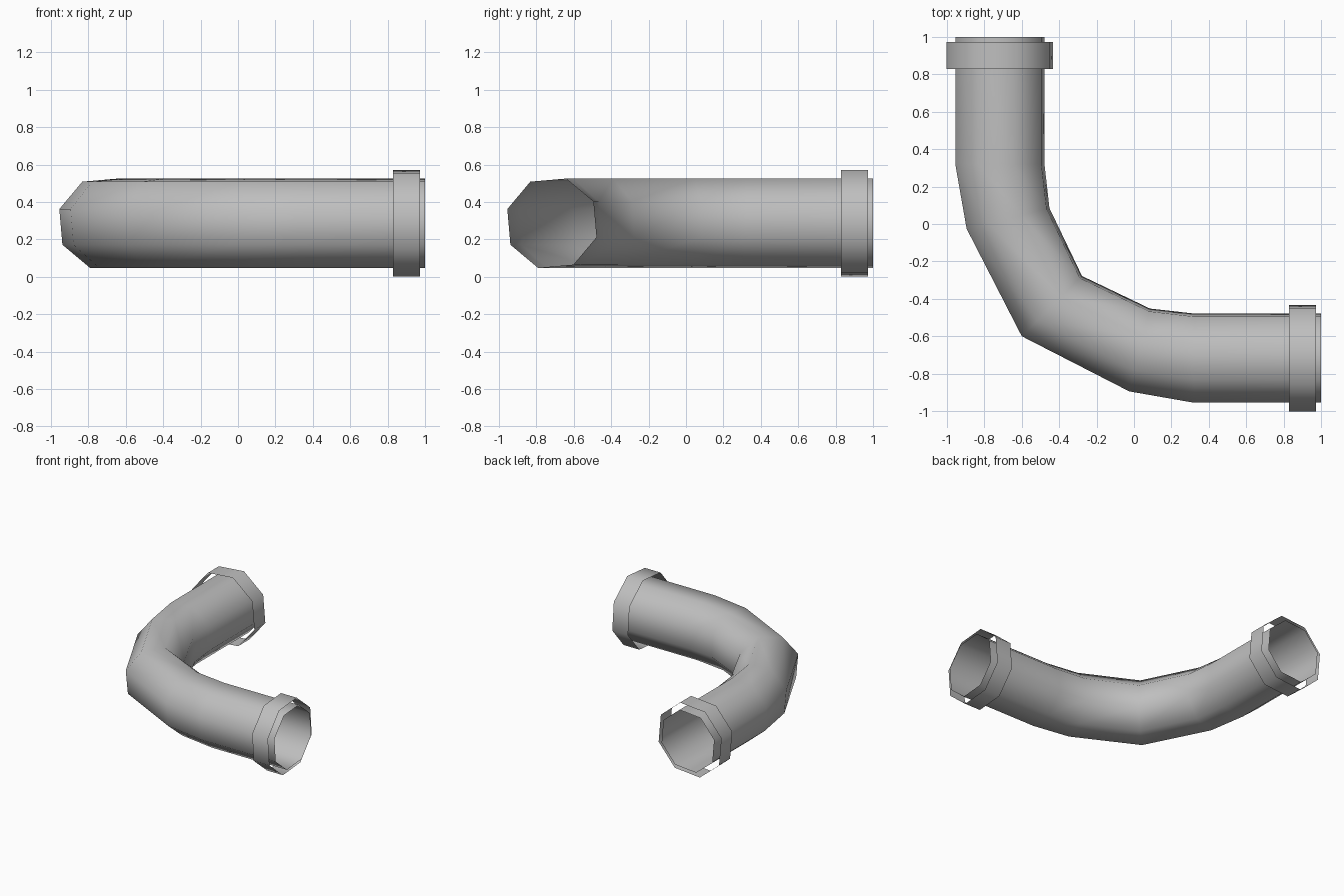
import bpy
import bmesh
from math import sin, cos, radians
from mathutils import Vector

if "Cube" in bpy.data.objects:
    bpy.data.objects.remove(bpy.data.objects["Cube"])

SIDES = 8
TWIST = radians(27.5)
AXIS = -0.717          # offset of each straight leg from the centre
HEIGHT = 0.287         # height of the pipe's centre line
RADIUS = 0.25
SPAN = RADIUS * cos(radians(17.5))   # half width across the twisted octagon

grey = bpy.data.materials.new("pipe grey")
grey.use_nodes = True
colour = (0.52, 0.52, 0.52, 1)
grey.diffuse_color = colour
grey.node_tree.nodes["Principled BSDF"].inputs["Base Color"].default_value = colour


def ring(outer, inner, radius):
    """Octagon standing upright between an outer and an inner plan point."""
    outer, inner = Vector((*outer, HEIGHT)), Vector((*inner, HEIGHT))
    centre, half = (outer + inner) / 2, (inner - outer) / 2
    across = half * (RADIUS / SPAN)
    angles = [TWIST + radians(360) * i / SIDES for i in range(SIDES)]
    return [centre + across * cos(a) + Vector((0, 0, radius * sin(a))) for a in angles]


def swap(points):
    """Mirror across the diagonal, turning one leg into the other."""
    return [Vector((p.y, p.x, p.z)) for p in points]


def tube(name, rings):
    """Open smooth tube skinned through the rings."""
    bm = bmesh.new()
    loops = [[bm.verts.new(p) for p in r] for r in rings]
    for a, b in zip(loops, loops[1:]):
        for i in range(SIDES):
            j = (i + 1) % SIDES
            bm.faces.new((a[i], a[j], b[j], b[i])).smooth = True
    bmesh.ops.recalc_face_normals(bm, faces=bm.faces)
    # Make sure the skin faces away from the tube's centre line
    face = bm.faces[0]
    middle = sum((v.co for r in loops[:2] for v in r), Vector()) / (2 * SIDES)
    if face.normal.dot(face.calc_center_median() - middle) < 0:
        bmesh.ops.reverse_faces(bm, faces=bm.faces)
    mesh = bpy.data.meshes.new(name)
    bm.to_mesh(mesh)
    bm.free()
    mesh.materials.append(grey)
    obj = bpy.data.objects.new(name, mesh)
    bpy.context.collection.objects.link(obj)


def straight(x, radius):
    """Ring square to the leg that runs along x."""
    half = radius * SPAN / RADIUS
    return ring((x, AXIS - half), (x, AXIS + half), radius)


# Bent pipe: one leg, the diagonal elbow ring, then the mirrored leg
leg = [straight(1, RADIUS), straight(0.32, RADIUS),
       ring((-0.025, -0.895), (0.085, -0.452), RADIUS)]
elbow = ring((-0.6, -0.6), (-0.278, -0.278), RADIUS)
tube("bent_pipe", leg + [elbow] + [swap(r) for r in reversed(leg)])

# Loose collars round both ends
collar = [straight(0.83, 0.298), straight(0.973, 0.298)]
tube("left_collar", collar)
tube("back_collar", [swap(r) for r in collar])
